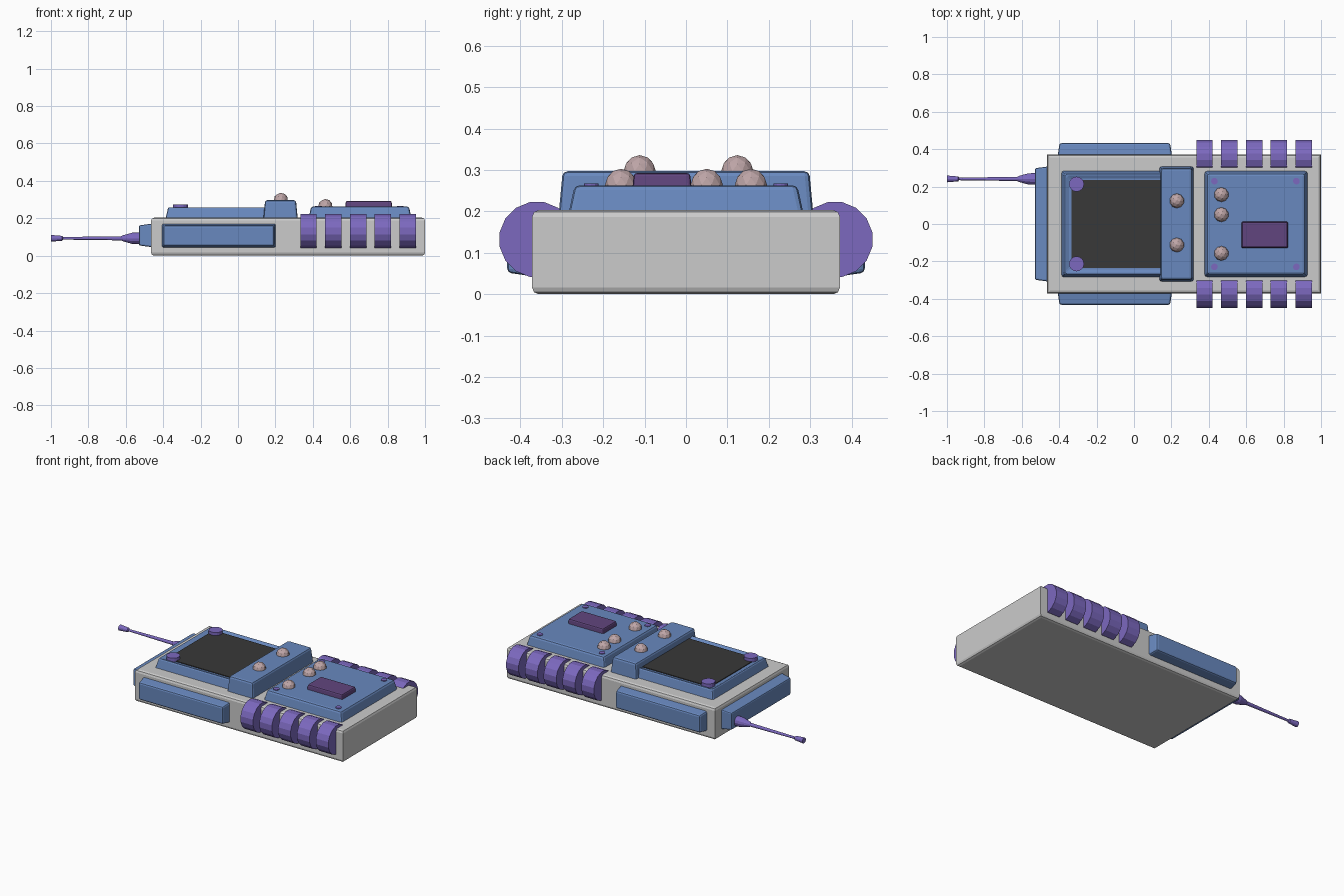
import bpy, bmesh
from math import pi
from mathutils import Matrix

if "Cube" in bpy.data.objects:
    bpy.data.objects.remove(bpy.data.objects["Cube"])


def material(name, rgb):
    m = bpy.data.materials.new(name)
    m.diffuse_color = (*rgb, 1)
    m.use_nodes = True
    m.node_tree.nodes["Principled BSDF"].inputs["Base Color"].default_value = m.diffuse_color
    return m


BLUE = material("blue", (0.14, 0.25, 0.52))
PURPLE = material("purple", (0.2, 0.14, 0.52))
PLUM = material("plum", (0.12, 0.06, 0.21))
PINK = material("pink", (0.52, 0.38, 0.39))
DARK = material("dark", (0.04, 0.04, 0.04))


def finish(name, bm, mat, bevel=0, segments=2):
    bmesh.ops.recalc_face_normals(bm, faces=bm.faces)
    me = bpy.data.meshes.new(name)
    bm.to_mesh(me)
    bm.free()
    ob = bpy.data.objects.new(name, me)
    bpy.context.collection.objects.link(ob)
    if mat:
        me.materials.append(mat)
    if bevel:
        b = ob.modifiers.new("bevel", 'BEVEL')
        b.width, b.segments = bevel, segments
    return ob


def mirror_y(ob):
    m = ob.modifiers.new("mirror", 'MIRROR')
    m.use_axis = (False, True, False)
    return ob


def block(name, u, v, w, taper=0, axis='z', mat=None, bevel=0, rim=None, segments=2):
    """Box over ranges u, v, w; the w[1] end shrinks by taper. rim = (width, depth) of a recess."""
    order = {'z': lambda a, b, c: (a, b, c),
             'y': lambda a, b, c: (a, c, b),
             'x': lambda a, b, c: (c, a, b)}[axis]
    bm = bmesh.new()
    rings = []
    for h, t in ((w[0], 0), (w[1], taper)):
        rings.append([bm.verts.new(order(*p, h)) for p in (
            (u[0] + t, v[0] + t), (u[1] - t, v[0] + t),
            (u[1] - t, v[1] - t), (u[0] + t, v[1] - t))])
    lo, hi = rings
    bm.faces.new(lo[::-1])
    top = bm.faces.new(hi)
    for i in range(4):
        j = (i + 1) % 4
        bm.faces.new((lo[i], lo[j], hi[j], hi[i]))
    if rim:
        bm.normal_update()
        bmesh.ops.inset_region(bm, faces=[top], thickness=rim[0])
        bmesh.ops.translate(bm, verts=top.verts, vec=(0, 0, -rim[1]))
    return finish(name, bm, mat, bevel, segments)


def cylinder(name, loc, r, depth, sides=16, along_x=False, mat=None):
    bm = bmesh.new()
    m = Matrix.Translation(loc)
    if along_x:
        m = m @ Matrix.Rotation(pi / 2, 4, 'Y') @ Matrix.Rotation(pi / sides, 4, 'Z')
    bmesh.ops.create_cone(bm, cap_ends=True, segments=sides, radius1=r, radius2=r,
                          depth=depth, matrix=m)
    return finish(name, bm, mat)


# main body: only the horizontal edges are rounded
body = block("body", (-0.465, 1.0), (-0.372, 0.372), (0, 0.203))
wt = body.data.attributes.new("bevel_weight_edge", 'FLOAT', 'EDGE')
for e in body.data.edges:
    a, b = (body.data.vertices[i].co for i in e.vertices)
    wt.data[e.index].value = 1.0 if abs(a.z - b.z) < 1e-4 else 0.0
bv = body.modifiers.new("bevel", 'BEVEL')
bv.limit_method, bv.width, bv.segments = 'WEIGHT', 0.016, 2

# side and end panels
mirror_y(block("side_panel", (-0.41, 0.205), (0.04, 0.174), (0.35, 0.432), 0.012, 'y', BLUE, 0.01))
block("end_panel", (-0.31, 0.31), (0.043, 0.174), (-0.44, -0.53), 0.012, 'x', BLUE, 0.008)

# ribbed grips
for i in range(5):
    mirror_y(cylinder(f"grip_rib_{i + 1}", (0.377 + 0.1325 * i, 0.36, 0.132),
                      0.092, 0.088, 16, True, PURPLE))

# screen housing, screen and corner pegs
block("screen_housing", (-0.39, 0.2), (-0.286, 0.286), (0.19, 0.263), 0.018, 'z', BLUE, 0.01, (0.036, 0.012))
block("screen", (-0.335, 0.15), (-0.234, 0.234), (0.24, 0.256), mat=DARK)
mirror_y(cylinder("screen_peg", (-0.307, 0.213, 0.255), 0.04, 0.04, 16, False, PURPLE))

# raised bridge and control panel
block("bridge", (0.135, 0.32), (-0.308, 0.308), (0.19, 0.297), 0.01, 'z', BLUE, 0.012)
block("control_panel", (0.375, 0.93), (-0.285, 0.285), (0.19, 0.263), 0.016, 'z', BLUE, 0.012)
for n, x in enumerate((0.43, 0.868)):
    mirror_y(cylinder(f"panel_screw_{n + 1}", (x, 0.229, 0.255), 0.018, 0.024, 12, False, PURPLE))
block("large_button", (0.573, 0.825), (-0.13, 0.014), (0.25, 0.293), 0.004, 'z', PLUM, 0.008)

# round buttons
for n, c in enumerate([(0.229, 0.124, 0.297), (0.229, -0.112, 0.297), (0.467, 0.157, 0.264),
                       (0.467, 0.05, 0.264), (0.467, -0.157, 0.264)]):
    bm = bmesh.new()
    bmesh.ops.create_icosphere(bm, subdivisions=2, radius=0.039, matrix=Matrix.Translation(c))
    finish(f"round_button_{n + 1}", bm, PINK)

# aerial: (x, radius) profile turned about the x axis
profile = [(-0.52, 0.031), (-0.565, 0.03), (-0.615, 0.016), (-0.625, 0.011),
           (-0.935, 0.007), (-0.94, 0.013), (-1.0, 0.018)]
bm = bmesh.new()
rings = []
for x, r in profile:
    m = Matrix.Translation((x, 0.241, 0.093)) @ Matrix.Rotation(pi / 2, 4, 'Y')
    rings.append(bmesh.ops.create_circle(bm, segments=12, radius=r, matrix=m)["verts"])
for a, b in zip(rings, rings[1:]):
    for i in range(12):
        j = (i + 1) % 12
        bm.faces.new((a[i], a[j], b[j], b[i]))
bm.faces.new(rings[0])
bm.faces.new(rings[-1])
finish("aerial", bm, PURPLE)
